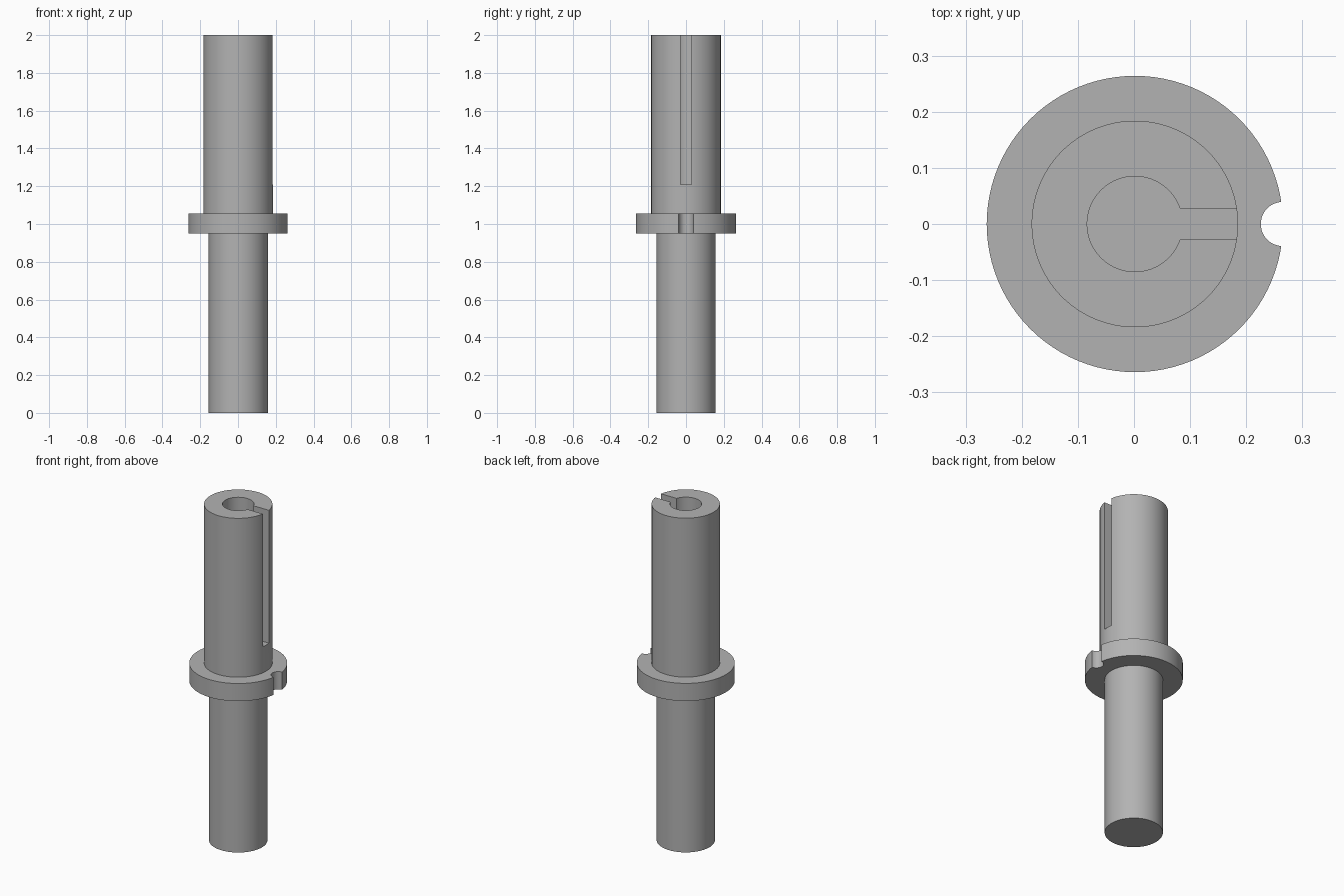
import bpy
import bmesh
import math

SEGMENTS = 96
AXIS_X = 0.0015          # the notch shortens one side, so the axis sits off centre
SHANK_R, SLEEVE_R, COLLAR_R = 0.157, 0.184, 0.264
COLLAR_Z = (0.95, 1.055)
HEIGHT = 2.0
BORE_R, BORE_FLOOR, SLOT_HALF = 0.085, 1.21, 0.028
NOTCH_R = 0.0395

if "Cube" in bpy.data.objects:
    bpy.data.objects.remove(bpy.data.objects["Cube"])

steel = bpy.data.materials.new("grey_steel")
steel.use_nodes = True
GREY = (0.45, 0.45, 0.45, 1)
steel.diffuse_color = GREY
steel.node_tree.nodes["Principled BSDF"].inputs["Base Color"].default_value = GREY


def add_object(name, bm):
    bmesh.ops.recalc_face_normals(bm, faces=bm.faces)
    mesh = bpy.data.meshes.new(name)
    bm.to_mesh(mesh)
    bm.free()
    mesh.materials.append(steel)
    obj = bpy.data.objects.new(name, mesh)
    obj.location.x = AXIS_X
    bpy.context.collection.objects.link(obj)
    return obj


def arc(cx, radius, start, end, count):
    angles = [start + (end - start) * i / (count - 1) for i in range(count)]
    return [(cx + radius * math.cos(a), radius * math.sin(a)) for a in angles]


def prism(name, outline, bottom, top):
    bm = bmesh.new()
    face = bm.faces.new([bm.verts.new((x, y, bottom)) for x, y in outline])
    result = bmesh.ops.extrude_face_region(bm, geom=[face])
    moved = [v for v in result["geom"] if isinstance(v, bmesh.types.BMVert)]
    bmesh.ops.translate(bm, verts=moved, vec=(0, 0, top - bottom))
    return add_object(name, bm)


def lathe(name, profile):
    bm = bmesh.new()
    rings = []
    for radius, z in profile:
        ring = [bm.verts.new((x, y, z))
                for x, y in arc(0, radius, 0, math.tau, SEGMENTS + 1)[:-1]]
        rings.append(ring)
    for low, high in zip(rings, rings[1:]):
        for i in range(SEGMENTS):
            j = (i + 1) % SEGMENTS
            bm.faces.new((low[i], low[j], high[j], high[i]))
    bm.faces.new(rings[0])
    bm.faces.new(rings[-1])
    return add_object(name, bm)


# Stepped pin: lower shank, collar and upper sleeve
pin = lathe("collared_pin", [
    (SHANK_R, 0), (SHANK_R, COLLAR_Z[0]),
    (COLLAR_R, COLLAR_Z[0]), (COLLAR_R, COLLAR_Z[1]),
    (SLEEVE_R, COLLAR_Z[1]), (SLEEVE_R, HEIGHT)])

# Blind bore with a slot opening through the side wall
half_angle = math.asin(SLOT_HALF / BORE_R)
keyhole = arc(0, BORE_R, half_angle, math.tau - half_angle, 64)
keyhole += [(0.3, -SLOT_HALF), (0.3, SLOT_HALF)]
bore_cutter = prism("bore_cutter", keyhole, BORE_FLOOR, HEIGHT + 0.1)

# Round locating notch in the collar rim
circle = arc(COLLAR_R, NOTCH_R, 0, math.tau, 49)[:-1]
notch_cutter = prism("notch_cutter", circle, COLLAR_Z[0] - 0.05, COLLAR_Z[1] + 0.05)

bpy.ops.object.select_all(action="DESELECT")
bpy.context.view_layer.objects.active = pin
pin.select_set(True)
for cutter in (bore_cutter, notch_cutter):
    mod = pin.modifiers.new(cutter.name, "BOOLEAN")
    mod.operation = "DIFFERENCE"
    mod.solver = "EXACT"
    mod.object = cutter
    bpy.ops.object.modifier_apply(modifier=mod.name)
    bpy.data.objects.remove(cutter)

bpy.ops.object.shade_smooth_by_angle(angle=math.radians(30))
